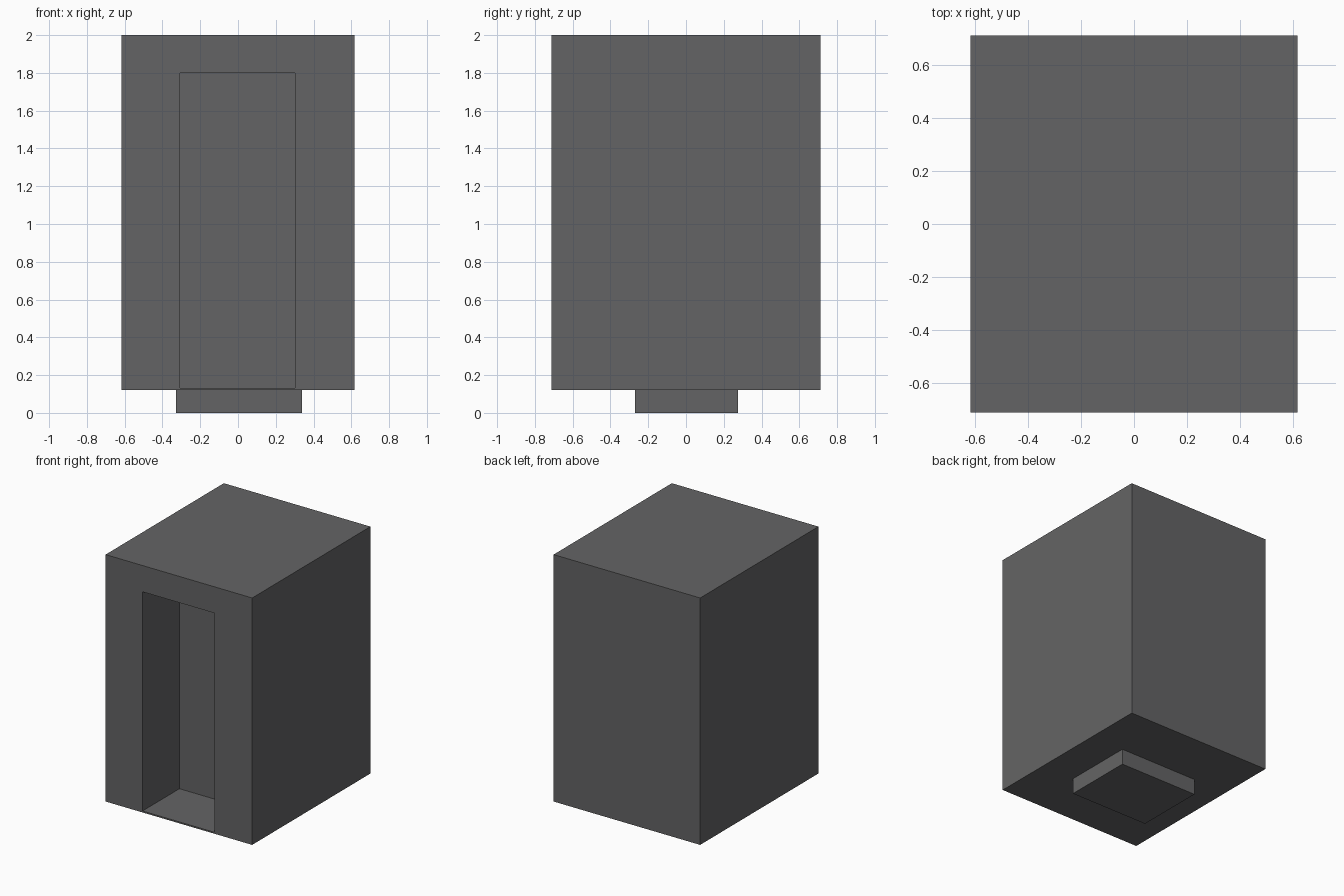
import bpy
import bmesh
from mathutils import Vector

default = bpy.data.objects.get("Cube")
if default:
    bpy.data.objects.remove(default, do_unlink=True)

grey = bpy.data.materials.new("dark_grey")
colour = (0.127, 0.127, 0.13, 1.0)
grey.diffuse_color = colour
grey.use_nodes = True
grey.node_tree.nodes["Principled BSDF"].inputs["Base Color"].default_value = colour


def box(name, low, high):
    """Box spanning two opposite corners."""
    low, high = Vector(low), Vector(high)
    bm = bmesh.new()
    bmesh.ops.create_cube(bm, size=1)
    for v in bm.verts:
        v.co = (low + high) / 2 + v.co * (high - low)
    mesh = bpy.data.meshes.new(name)
    bm.to_mesh(mesh)
    bm.free()
    mesh.materials.append(grey)
    obj = bpy.data.objects.new(name, mesh)
    bpy.context.collection.objects.link(obj)
    return obj


# Main block and the smaller foot below it
body = box("body", (-0.617, -0.711, 0.121), (0.617, 0.711, 2))
box("foot", (-0.328, -0.27, 0), (0.338, 0.275, 0.121))

# Tall niche sunk into the front
niche = box("niche_cutter", (-0.306, -0.9, 0.132), (0.301, -0.267, 1.8))
niche.hide_render = True
niche.hide_viewport = True
cut = body.modifiers.new("niche", 'BOOLEAN')
cut.operation = 'DIFFERENCE'
cut.solver = 'EXACT'
cut.object = niche
